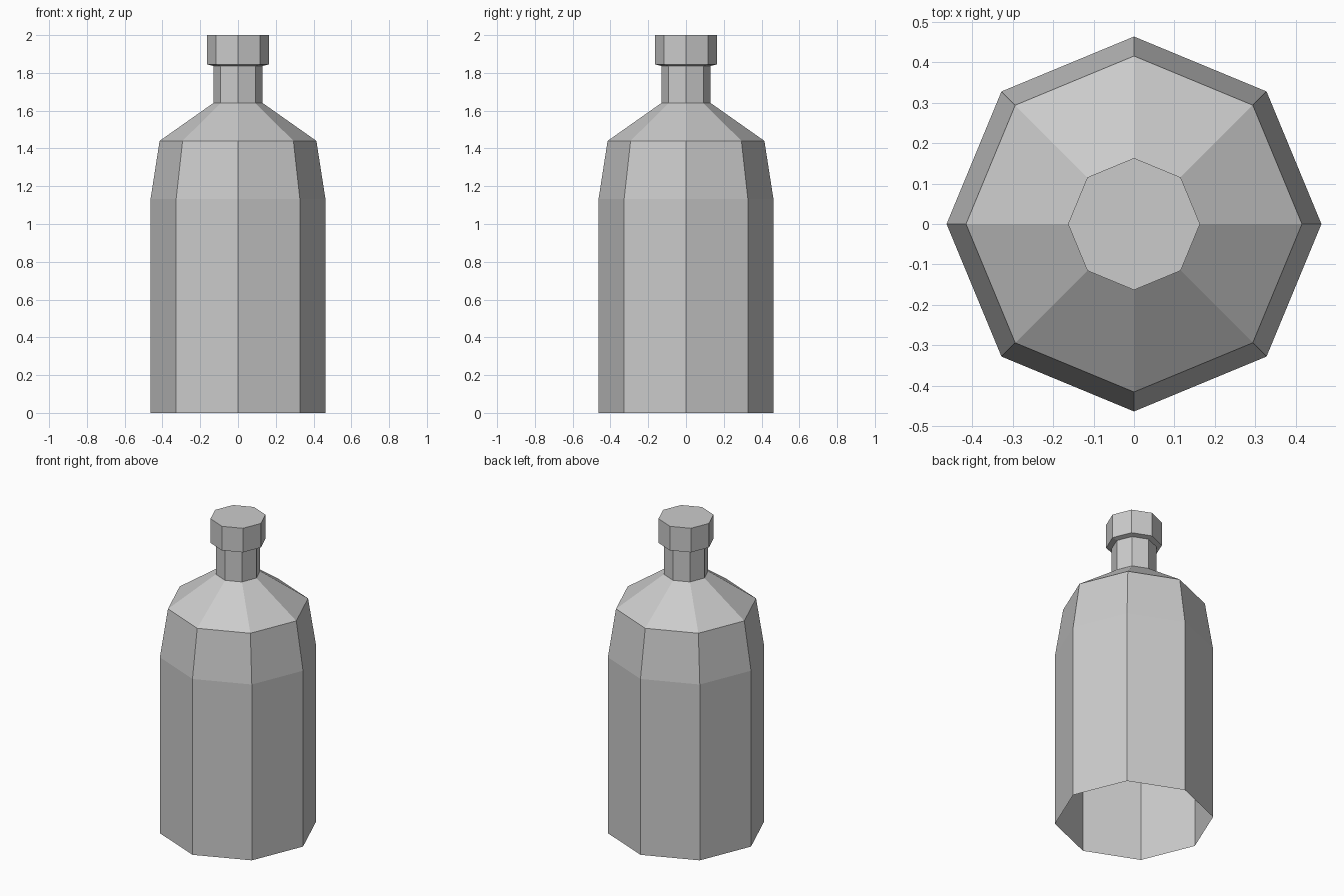
import bpy
import bmesh
from math import cos, sin, tau

SIDES = 8

cube = bpy.data.objects.get("Cube")
if cube:
    bpy.data.objects.remove(cube, do_unlink=True)

grey = bpy.data.materials.new("plain_grey")
grey.use_nodes = True
colour = (0.6, 0.6, 0.6, 1)
grey.diffuse_color = colour
grey.node_tree.nodes["Principled BSDF"].inputs["Base Color"].default_value = colour


def lathe(name, profile, close_top=False):
    """Turn (radius, height) points into a flat-sided shell, bottom to top."""
    bm = bmesh.new()
    rings = [[bm.verts.new((r * cos(tau * i / SIDES), r * sin(tau * i / SIDES), z))
              for i in range(SIDES)] for r, z in profile]
    for low, high in zip(rings, rings[1:]):
        for i in range(SIDES):
            j = (i + 1) % SIDES
            bm.faces.new((low[i], low[j], high[j], high[i]))
    if close_top:
        bm.faces.new(rings[-1])
    mesh = bpy.data.meshes.new(name)
    bm.to_mesh(mesh)
    bm.free()
    mesh.materials.append(grey)
    obj = bpy.data.objects.new(name, mesh)
    bpy.context.collection.objects.link(obj)
    return obj


# Hollow body with an open base, tapering into the shoulder
lathe("bottle_body", [(0.463, 0), (0.463, 1.132), (0.415, 1.44), (0.131, 1.64)])

# Straight neck
lathe("bottle_neck", [(0.131, 1.64), (0.131, 1.837)])

# Stopper cap with a slightly sloping underside and a flat top
lathe("bottle_cap", [(0.131, 1.837), (0.163, 1.845), (0.163, 2)], close_top=True)
